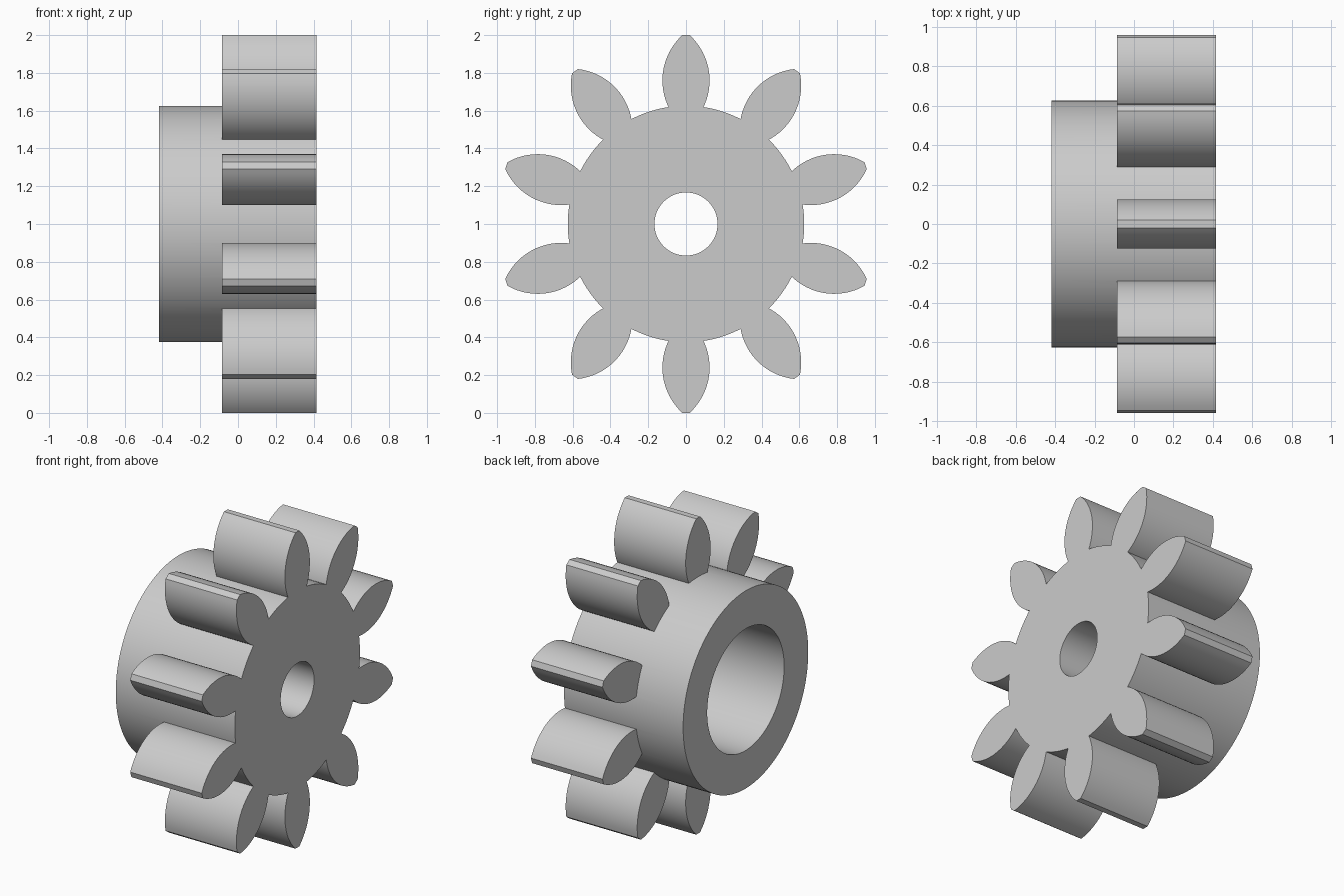
import bpy, bmesh
from math import pi, sin, cos, asin, sqrt, radians
from mathutils import Matrix, Vector

cube = bpy.data.objects.get("Cube")
if cube:
    bpy.data.objects.remove(cube)

AXIS_Z = 1.0
BACK, FRONT = -0.418, 0.416      # hub end and toothed end along x
TOOTH_START = -0.085
POCKET_FLOOR = 0.165
HUB_R, POCKET_R, BORE_R = 0.626, 0.385, 0.167
TEETH = 10

grey = bpy.data.materials.new("light_grey")
grey.use_nodes = True
grey.diffuse_color = (0.6, 0.6, 0.6, 1)
grey.node_tree.nodes["Principled BSDF"].inputs["Base Color"].default_value = grey.diffuse_color


def make_object(name, bm):
    bmesh.ops.recalc_face_normals(bm, faces=bm.faces)
    mesh = bpy.data.meshes.new(name)
    bm.to_mesh(mesh)
    bm.free()
    mesh.materials.append(grey)
    obj = bpy.data.objects.new(name, mesh)
    obj.location.z = AXIS_Z
    bpy.context.collection.objects.link(obj)
    return obj


# Hub: closed (x, radius) section turned around the x axis
def build_hub(steps=120):
    section = [(BACK, HUB_R), (FRONT, HUB_R), (FRONT, BORE_R),
               (POCKET_FLOOR, BORE_R), (POCKET_FLOOR, POCKET_R), (BACK, POCKET_R)]
    bm = bmesh.new()
    rings = []
    for i in range(steps):
        a = 2 * pi * i / steps
        rings.append([bm.verts.new((x, r * sin(a), r * cos(a))) for x, r in section])
    n = len(section)
    for i, ring in enumerate(rings):
        after = rings[(i + 1) % steps]
        for j in range(n):
            k = (j + 1) % n
            bm.faces.new((ring[j], ring[k], after[k], after[j]))
    return make_object("gear_body", bm)


# Teeth: leaf outline with two circular flanks and a narrow flat tip
def build_teeth(steps=16):
    flank_r, flank_y, widest = 0.325, -0.2, 0.76
    start, end = asin((0.58 - widest) / flank_r), asin((1 - widest) / flank_r)
    side = []
    for i in range(steps + 1):
        a = start + (end - start) * i / steps
        side.append((flank_y + flank_r * cos(a), widest + flank_r * sin(a)))
    outline = side + [(-y, z) for y, z in reversed(side)]
    bm = bmesh.new()
    for t in range(TEETH):
        turn = Matrix.Rotation(2 * pi * t / TEETH, 3, 'X')
        face = bm.faces.new([bm.verts.new(turn @ Vector((TOOTH_START, y, z))) for y, z in outline])
        extruded = bmesh.ops.extrude_face_region(bm, geom=[face], use_keep_orig=True)
        moved = [v for v in extruded["geom"] if isinstance(v, bmesh.types.BMVert)]
        bmesh.ops.translate(bm, verts=moved, vec=(FRONT - TOOTH_START, 0, 0))
    return make_object("gear_teeth", bm)


gear = build_hub()
teeth = build_teeth()

# Merge the teeth into the hub
union = gear.modifiers.new("teeth_union", 'BOOLEAN')
union.operation = 'UNION'
union.solver = 'EXACT'
union.object = teeth
bpy.ops.object.select_all(action='DESELECT')
gear.select_set(True)
bpy.context.view_layer.objects.active = gear
bpy.ops.object.modifier_apply(modifier=union.name)
bpy.data.objects.remove(teeth)
bpy.ops.object.shade_smooth_by_angle(angle=radians(25))
